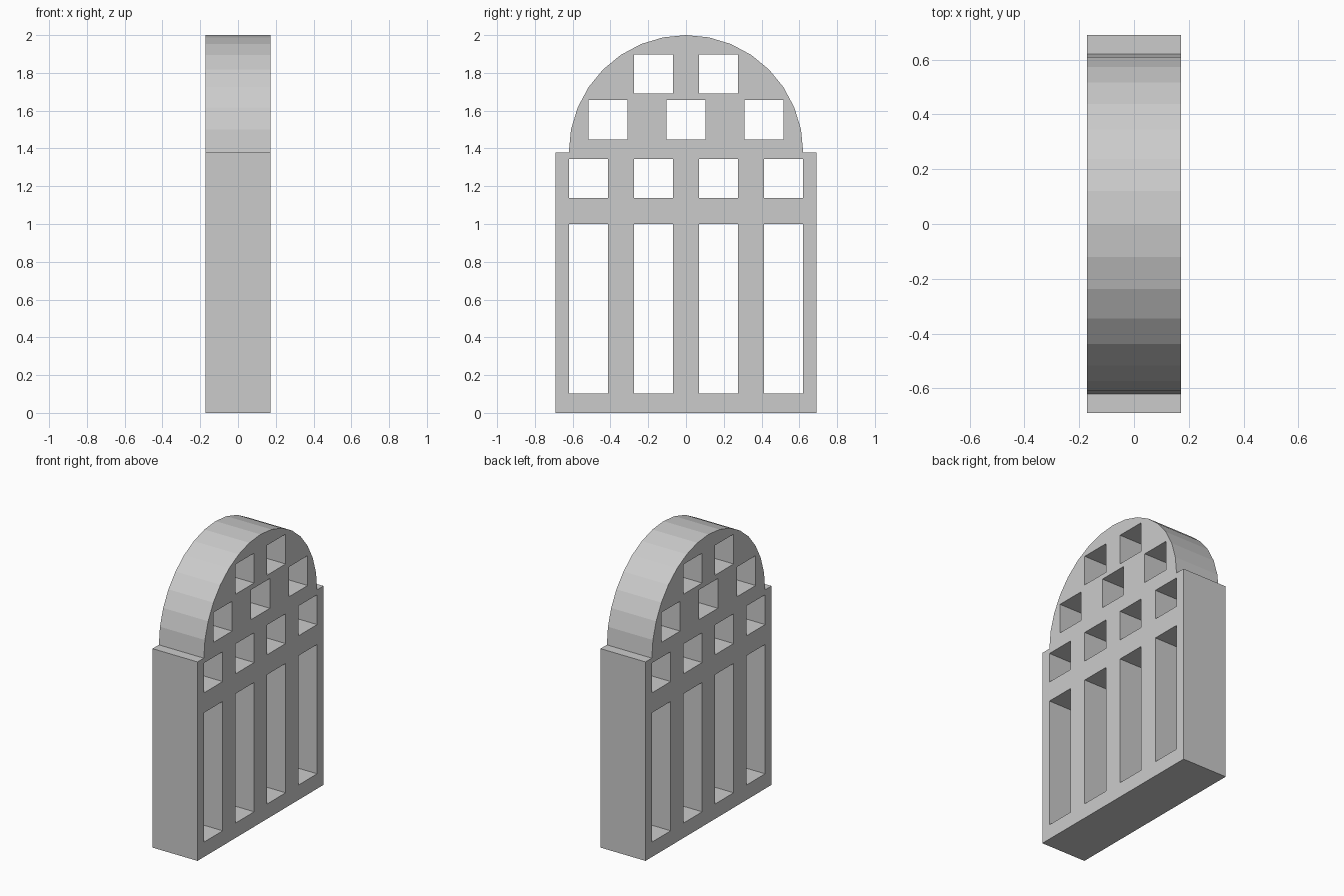
import bpy, bmesh, math
from mathutils import Matrix

cube = bpy.data.objects.get("Cube")
if cube:
    bpy.data.objects.remove(cube, do_unlink=True)

U = 2 / 58            # building module
HALF_WIDTH, SPRING, RADIUS, HALF_DEPTH = 20, 40, 18, 5
ARCH_STEPS = 16

stone = bpy.data.materials.new("light grey stone")
stone.use_nodes = True
colour = (0.6, 0.6, 0.6, 1)
stone.diffuse_color = colour
stone.node_tree.nodes["Principled BSDF"].inputs["Base Color"].default_value = colour

curve = bpy.data.curves.new("arched_window_wall", "CURVE")
curve.dimensions = "2D"
curve.fill_mode = "BOTH"
curve.extrude = HALF_DEPTH * U


def outline(points):
    spline = curve.splines.new("POLY")
    spline.points.add(len(points) - 1)
    for p, (y, z) in zip(spline.points, points):
        p.co = (y * U, z * U, 0, 1)
    spline.use_cyclic_u = True


def opening(centre, bottom, top, half=3):
    outline([(centre - half, bottom), (centre - half, top),
             (centre + half, top), (centre + half, bottom)])


# Wall silhouette: rectangular base with a stepped-in round arch
arch = [(RADIUS * math.cos(math.pi * i / ARCH_STEPS),
         SPRING + RADIUS * math.sin(math.pi * i / ARCH_STEPS))
        for i in range(ARCH_STEPS + 1)]
outline([(-HALF_WIDTH, 0), (HALF_WIDTH, 0), (HALF_WIDTH, SPRING)]
        + arch + [(-HALF_WIDTH, SPRING)])

# Openings: tall lights, then three rows of square ones
for centre in (-15, -5, 5, 15):
    opening(centre, 3, 29)
    opening(centre, 33, 39)
for centre in (-12, 0, 12):
    opening(centre, 42, 48)
for centre in (-5, 5):
    opening(centre, 49, 55)

# Turn the filled profile into a solid mesh standing in the YZ plane
helper = bpy.data.objects.new("profile", curve)
bpy.context.collection.objects.link(helper)
bpy.context.view_layer.update()
mesh = bpy.data.meshes.new_from_object(helper)
bpy.data.objects.remove(helper, do_unlink=True)

bm = bmesh.new()
bm.from_mesh(mesh)
bmesh.ops.remove_doubles(bm, verts=bm.verts, dist=0.0005)
bmesh.ops.transform(bm, verts=bm.verts,
                    matrix=Matrix(((0, 0, 1, 0), (1, 0, 0, 0), (0, 1, 0, 0), (0, 0, 0, 1))))
bmesh.ops.recalc_face_normals(bm, faces=bm.faces)
for face in bm.faces:
    face.smooth = False
    face.material_index = 0
bm.to_mesh(mesh)
bm.free()

mesh.materials.clear()
mesh.materials.append(stone)
wall = bpy.data.objects.new("arched_window_wall", mesh)
bpy.context.collection.objects.link(wall)
